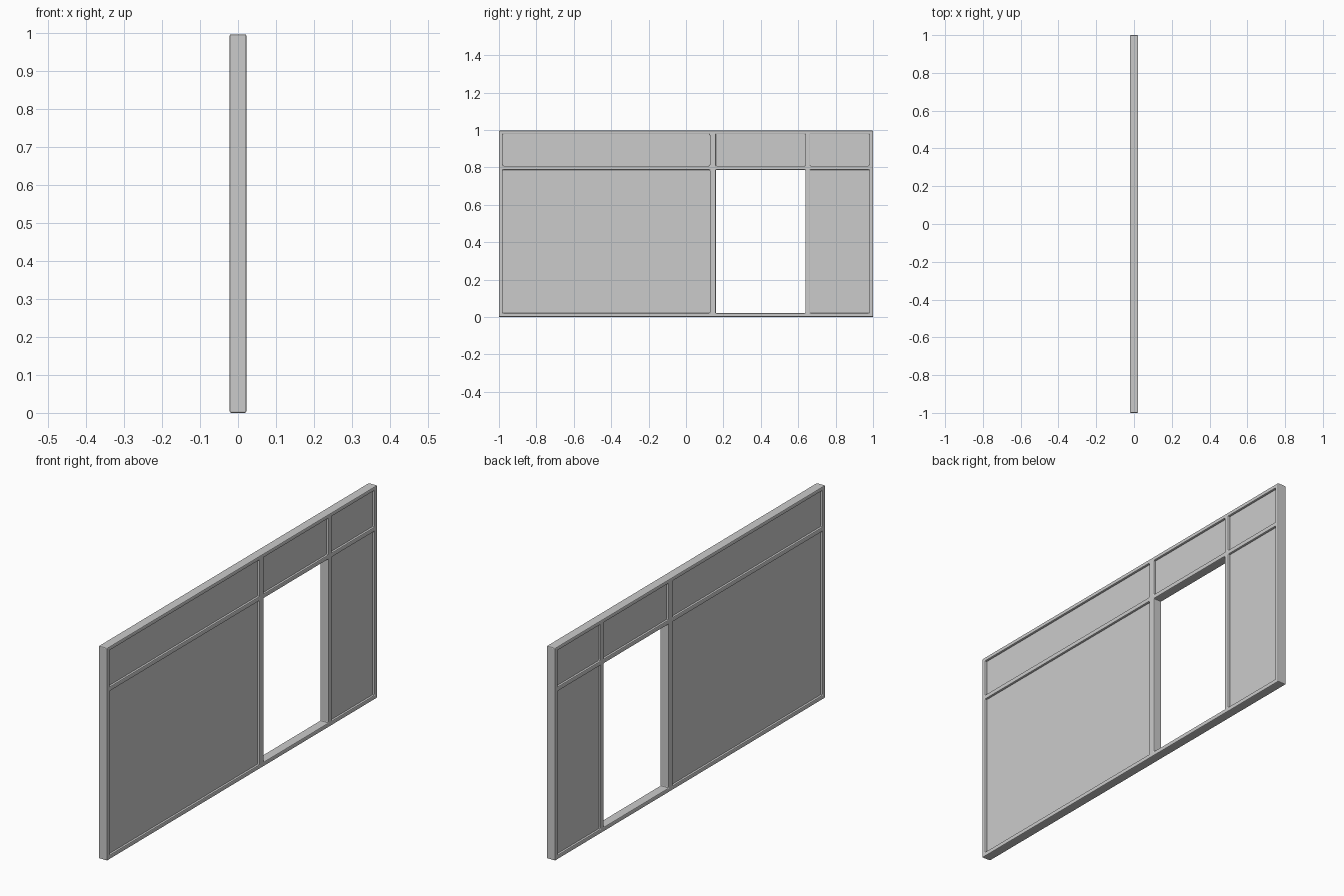
import bpy, bmesh

if "Cube" in bpy.data.objects:
    bpy.data.objects.remove(bpy.data.objects["Cube"])

HALF_T = 0.022      # half thickness of the frame
PANEL_T = 0.012     # half thickness of the infill panels
HEIGHT = 0.996
# frame member / bay boundaries: odd intervals are bays, even ones are members
YS = [-1.0, -0.98, 0.127, 0.16, 0.638, 0.663, 0.98, 1.0]
ZS = [0.0, 0.02, 0.787, 0.808, 0.978, HEIGHT]


def make_object(name, bm):
    bmesh.ops.recalc_face_normals(bm, faces=bm.faces)
    mesh = bpy.data.meshes.new(name)
    bm.to_mesh(mesh)
    bm.free()
    ob = bpy.data.objects.new(name, mesh)
    bpy.context.collection.objects.link(ob)
    return ob


# Frame: grid of members with the bays left open, extruded through the wall
bm = bmesh.new()
grid = [[bm.verts.new((-HALF_T, y, z)) for z in ZS] for y in YS]
for i in range(len(YS) - 1):
    for j in range(len(ZS) - 1):
        if i % 2 and j % 2:
            continue
        bm.faces.new((grid[i][j], grid[i + 1][j], grid[i + 1][j + 1], grid[i][j + 1]))
ext = bmesh.ops.extrude_face_region(bm, geom=bm.faces[:])
moved = [g for g in ext["geom"] if isinstance(g, bmesh.types.BMVert)]
bmesh.ops.translate(bm, verts=moved, vec=(2 * HALF_T, 0, 0))
bmesh.ops.recalc_face_normals(bm, faces=bm.faces)
bmesh.ops.dissolve_limit(bm, angle_limit=0.01, verts=bm.verts[:], edges=bm.edges[:])
frame = make_object("wall_frame", bm)
bevel = frame.modifiers.new("rounded_edges", "BEVEL")
bevel.width = 0.004
bevel.segments = 2
bevel.limit_method = "ANGLE"


# Infill panels: one per bay except the doorway, tucked into the frame
def panel(name, i, j, lap=0.005):
    bm = bmesh.new()
    bmesh.ops.create_cube(bm, size=1)
    y0, y1, z0, z1 = YS[i] - lap, YS[i + 1] + lap, ZS[j] - lap, ZS[j + 1] + lap
    bmesh.ops.scale(bm, verts=bm.verts, vec=(2 * PANEL_T, y1 - y0, z1 - z0))
    bmesh.ops.translate(bm, verts=bm.verts, vec=(0, (y0 + y1) / 2, (z0 + z1) / 2))
    make_object(name, bm)


for i, side in ((1, "wide"), (3, "doorway"), (5, "narrow")):
    panel(side + "_upper_panel", i, 3)
    if side != "doorway":
        panel(side + "_lower_panel", i, 1)
